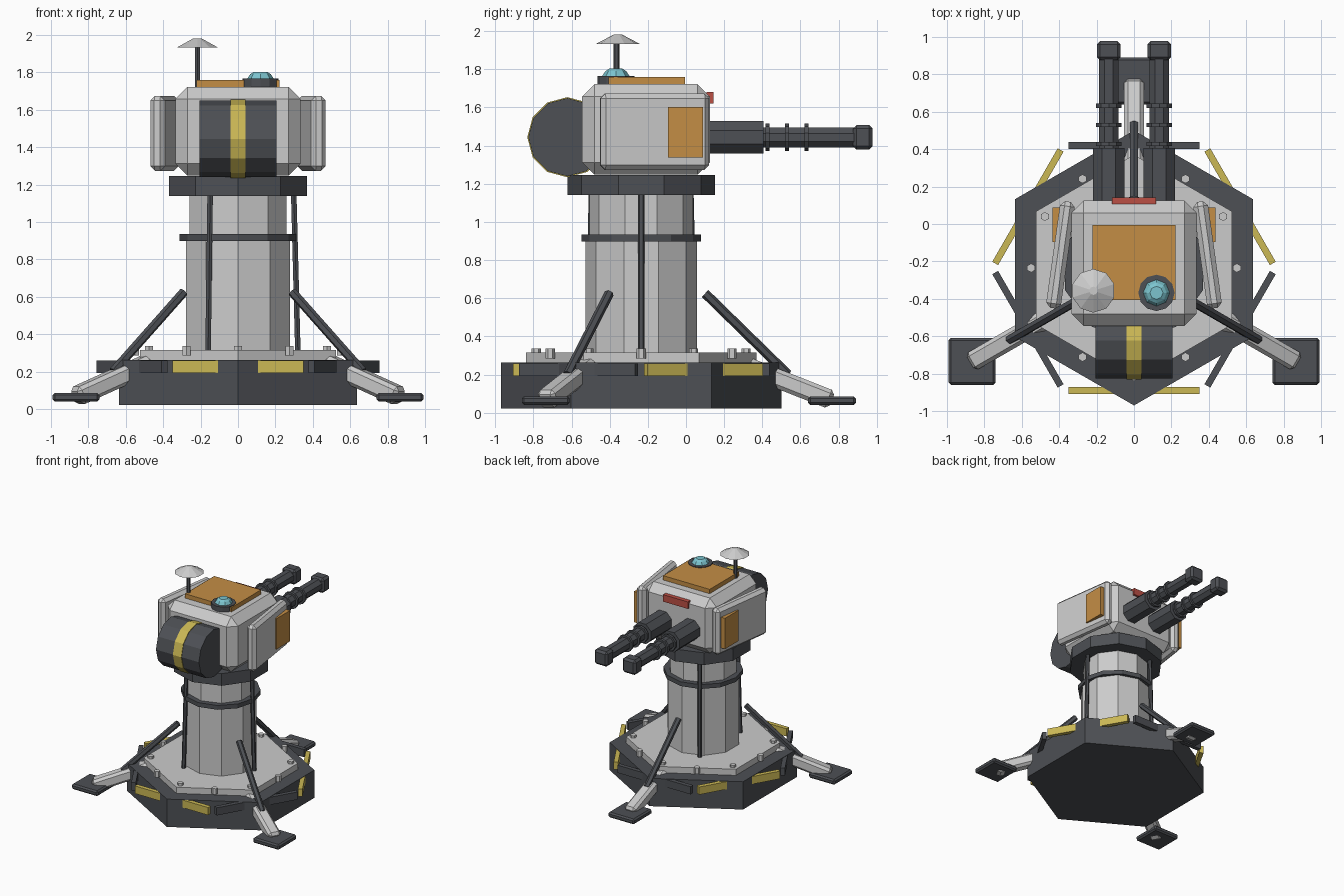
import bpy, bmesh
from math import sin, cos, pi, radians, atan2
from mathutils import Vector, Matrix

if "Cube" in bpy.data.objects:
    bpy.data.objects.remove(bpy.data.objects["Cube"])

CY = -0.235  # pedestal axis in y


def mat(name, rgb):
    m = bpy.data.materials.new(name)
    m.diffuse_color = (*rgb, 1)
    m.use_nodes = True
    m.node_tree.nodes["Principled BSDF"].inputs["Base Color"].default_value = m.diffuse_color
    return m


DARK = mat("dark_metal", (0.075, 0.08, 0.09))
ORANGE = mat("orange_paint", (0.55, 0.27, 0.06))
YELLOW = mat("yellow_paint", (0.6, 0.48, 0.09))
CYAN = mat("cyan_glass", (0.2, 0.55, 0.62))
RED = mat("red_light", (0.5, 0.08, 0.06))


def finish(name, bm, material, bevel=0):
    if bevel:
        bmesh.ops.bevel(bm, geom=bm.edges[:], offset=bevel, segments=1,
                        affect='EDGES', profile=0.5)
    bmesh.ops.recalc_face_normals(bm, faces=bm.faces)
    me = bpy.data.meshes.new(name)
    bm.to_mesh(me)
    bm.free()
    ob = bpy.data.objects.new(name, me)
    bpy.context.collection.objects.link(ob)
    if material:
        me.materials.append(material)
    return ob


def prism(name, a, b, r1, n, material=None, r2=None, rot=pi / 2):
    """n-sided rod or frustum from point a to point b"""
    a, b = Vector(a), Vector(b)
    r2 = r1 if r2 is None else r2
    d = (b - a).normalized()
    u = Vector((1, 0, 0)) if abs(d.x) < 0.9 else Vector((0, 1, 0))
    u = (u - d * u.dot(d)).normalized()
    v = d.cross(u)
    bm = bmesh.new()
    rings = [[bm.verts.new(c + r * (u * cos(rot + 2 * pi * i / n) + v * sin(rot + 2 * pi * i / n)))
              for i in range(n)] for c, r in ((a, r1), (b, r2))]
    for i in range(n):
        j = (i + 1) % n
        bm.faces.new((rings[0][i], rings[0][j], rings[1][j], rings[1][i]))
    bm.faces.new(rings[0])
    bm.faces.new(rings[1])
    return finish(name, bm, material)


def box(name, loc, size, material=None, bevel=0, rot=None):
    bm = bmesh.new()
    bmesh.ops.create_cube(bm, size=1)
    bmesh.ops.scale(bm, vec=size, verts=bm.verts)
    if bevel:
        bmesh.ops.bevel(bm, geom=bm.edges[:], offset=bevel, segments=1,
                        affect='EDGES', profile=0.5)
    bm.transform(Matrix.Translation(loc) @ (rot or Matrix()))
    return finish(name, bm, material)


def polar(r, deg, z):
    return (r * cos(radians(deg)), CY + r * sin(radians(deg)), z)


def stack(name, r, z0, z1, n, material=None):
    return prism(name, (0, CY, z0), (0, CY, z1), r, n, material)


# Pedestal: hex base, deck, column, collar and turntable
stack("hex_base", 0.735, 0.022, 0.262, 6, DARK)
stack("base_deck", 0.605, 0.255, 0.315, 6)
stack("column_lower", 0.292, 0.31, 0.91, 10)
stack("column_upper", 0.272, 0.91, 1.15, 10)
stack("column_collar", 0.313, 0.898, 0.935, 12, DARK)
stack("turntable", 0.387, 1.14, 1.245, 10, DARK)

# Deck bolts
for i in range(12):
    prism(f"deck_bolt_{i}", polar(0.55, 30 * i, 0.285), polar(0.55, 30 * i, 0.336), 0.024, 6)

# Hazard bars cutting through the base corners
for i in range(6):
    ang = 30 + 60 * i
    box(f"hazard_bar_{i}", polar(0.655, ang, 0.226), (0.036, 0.7, 0.066),
        DARK if i % 2 else YELLOW, rot=Matrix.Rotation(radians(ang), 4, 'Z'))

# Conduits on the column
for i, ang in enumerate((0, 120, 240)):
    prism(f"conduit_{i}", polar(0.32, ang, 0.31), polar(0.298, ang, 1.15), 0.017, 6, DARK)

# Outriggers: sloping leg, foot pad and brace
for i, ang in enumerate((90, 210, 330)):
    r0, z0, r1, z1 = 0.52, 0.255, 1.0, 0.066
    length = ((r1 - r0) ** 2 + (z1 - z0) ** 2) ** 0.5
    tilt = (Matrix.Rotation(radians(ang), 4, 'Z')
            @ Matrix.Rotation(atan2(z0 - z1, r1 - r0), 4, 'Y'))
    box(f"outrigger_leg_{i}", polar((r0 + r1) / 2, ang, (z0 + z1) / 2),
        (length, 0.105, 0.1), None, 0.02, tilt)
    box(f"foot_pad_{i}", polar(1.0, ang, 0.063), (0.25, 0.25, 0.046), DARK, 0.012)
    prism(f"outrigger_brace_{i}", polar(0.335, ang, 0.625), polar(0.77, ang, 0.2), 0.025, 6, DARK)

# Turret head with roof hatch and warning light
box("turret_head", (0, -0.21, 1.485), (0.67, 0.67, 0.475), None, 0.065)
box("roof_hatch", (0, -0.205, 1.735), (0.445, 0.4, 0.05), ORANGE)
box("warning_light", (0, 0.125, 1.65), (0.235, 0.036, 0.06), RED)

# Ammo drum on the front with a yellow band
prism("ammo_drum", (-0.205, -0.622, 1.444), (0.205, -0.622, 1.444), 0.205, 12, DARK)
prism("drum_band", (-0.04, -0.622, 1.444), (0.04, -0.622, 1.444), 0.21, 12, YELLOW)

# Sensor dome
prism("sensor_base", (0.12, -0.368, 1.715), (0.12, -0.368, 1.766), 0.097, 12, DARK)
prism("sensor_dome", (0.12, -0.368, 1.76), (0.12, -0.368, 1.79), 0.075, 8, CYAN, 0.055)
prism("sensor_cap", (0.12, -0.368, 1.79), (0.12, -0.368, 1.803), 0.055, 8, CYAN, 0.035)

# Antenna
prism("antenna_mast", (-0.217, -0.365, 1.7), (-0.217, -0.365, 1.945), 0.016, 6, DARK)
prism("antenna_dish", (-0.217, -0.357, 1.932), (-0.217, -0.357, 1.982), 0.117, 10, None, 0.022)

# Paired side armour and guns
for side, s in (("left", -1), ("right", 1)):
    box(f"{side}_cheek_armour", (s * 0.393, -0.165, 1.473), (0.08, 0.575, 0.4), None, 0.025,
        Matrix.Rotation(s * radians(8), 4, 'Z'))
    box(f"{side}_armour_patch", (s * 0.412, -0.003, 1.47), (0.046, 0.185, 0.265), ORANGE)
    x, z = s * 0.135, 1.443
    prism(f"{side}_gun_sleeve", (x, 0.05, z), (x, 0.405, z), 0.092, 8, DARK, rot=pi / 8)
    prism(f"{side}_gun_barrel", (x, 0.38, z), (x, 0.9, z), 0.056, 8, DARK, rot=pi / 8)
    for k, y in enumerate((0.428, 0.53, 0.632)):
        prism(f"{side}_barrel_ring_{k}", (x, y - 0.011, z), (x, y + 0.011, z), 0.072, 10, DARK)
    box(f"{side}_muzzle", (x, 0.927, z), (0.128, 0.103, 0.128), DARK, 0.018)
